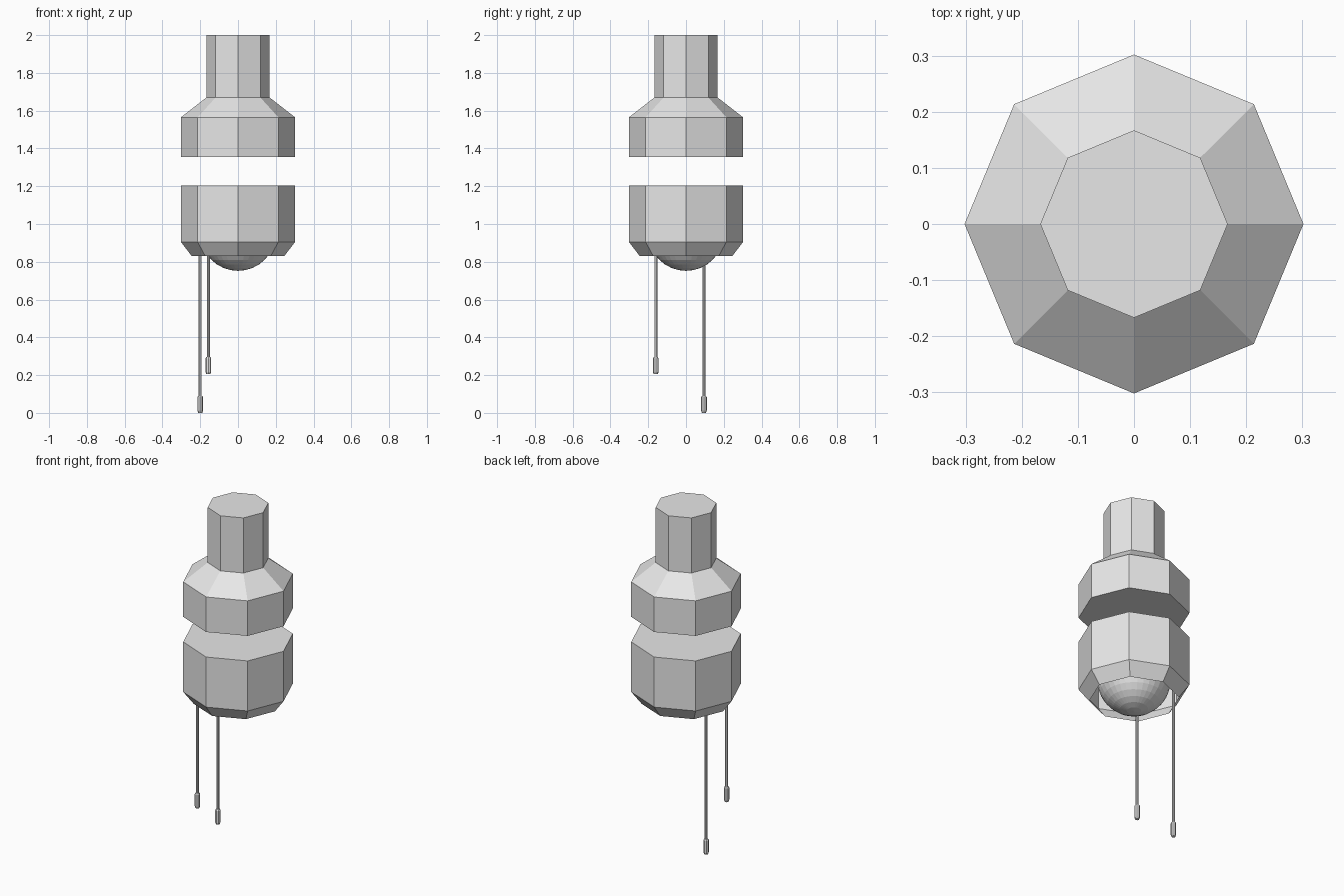
import bpy, bmesh
from math import pi, cos, sin

cube = bpy.data.objects.get("Cube")
if cube:
    bpy.data.objects.remove(cube, do_unlink=True)

grey = bpy.data.materials.new("plain_grey")
grey.use_nodes = True
GREY = (0.8, 0.8, 0.8, 1)
grey.diffuse_color = GREY
grey.node_tree.nodes["Principled BSDF"].inputs["Base Color"].default_value = GREY


def add_object(name, bm, location=(0, 0, 0)):
    mesh = bpy.data.meshes.new(name)
    bm.to_mesh(mesh)
    bm.free()
    mesh.materials.append(grey)
    obj = bpy.data.objects.new(name, mesh)
    obj.location = location
    bpy.context.collection.objects.link(obj)
    return obj


def lathe(name, profile, sides=8, location=(0, 0, 0), open_bottom=False):
    """Stack of polygon rings from (radius, height) pairs, listed bottom to top."""
    bm = bmesh.new()
    rings = []
    for r, z in profile:
        angles = [2 * pi * i / sides for i in range(sides)]
        rings.append([bm.verts.new((r * cos(a), r * sin(a), z)) for a in angles])
    for low, high in zip(rings, rings[1:]):
        for i in range(sides):
            j = (i + 1) % sides
            bm.faces.new((low[i], low[j], high[j], high[i]))
    bm.faces.new(rings[-1])
    if not open_bottom:
        bm.faces.new(rings[0][::-1])
    return add_object(name, bm, location)


# Upper housing with sloped shoulder and neck
lathe("upper_housing", [(0.302, 1.355), (0.302, 1.565), (0.167, 1.67), (0.167, 2.0)])

# Lower housing, a shell open underneath
lathe("lower_housing", [(0.245, 0.83), (0.302, 0.905), (0.302, 1.205)], open_bottom=True)

# Round bulb peeking out of the lower housing
bm = bmesh.new()
bmesh.ops.create_uvsphere(bm, u_segments=32, v_segments=16, radius=0.2)
add_object("bulb", bm, (0, 0, 0.952))

# Pull cords with small weights at their ends
for name, x, y, z in (("long", -0.2, 0.095, 0), ("short", -0.157, -0.16, 0.205)):
    lathe(name + "_cord", [(0.008, 0.08), (0.008, 1.0 - z)], location=(x, y, z))
    lathe(name + "_cord_weight",
          [(0.011, 0), (0.015, 0.012), (0.015, 0.083), (0.011, 0.09)],
          location=(x, y, z))
